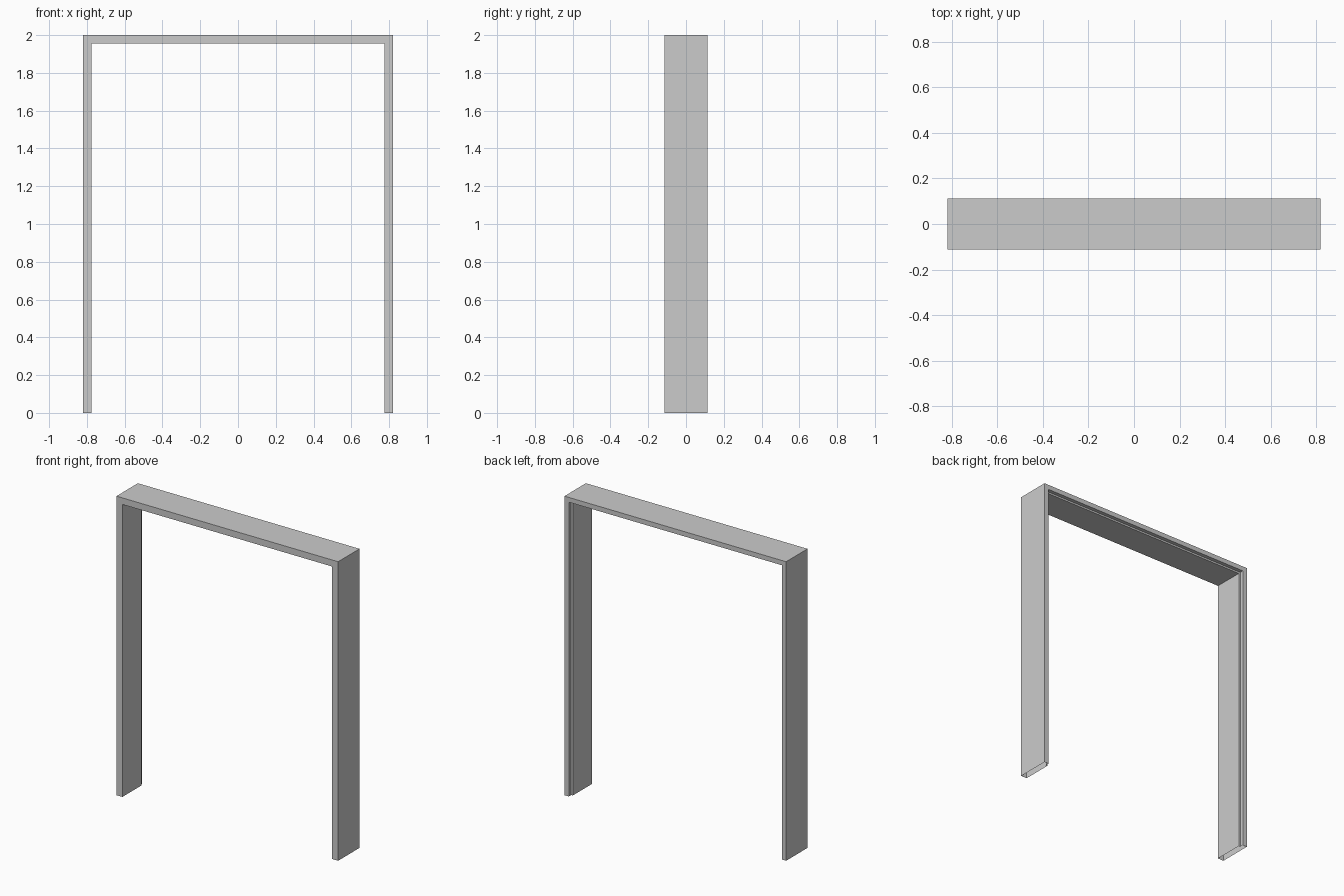
import bpy, bmesh

if "Cube" in bpy.data.objects:
    bpy.data.objects.remove(bpy.data.objects["Cube"])

HALF_W, HEIGHT, HALF_D = 0.82, 2.0, 0.113
FACE, REBATE, STOP = 0.044, 0.032, 0.088

# Hollow jamb section: (inset from the outer edge, depth), with a door rebate at the back
profile = [(0, -HALF_D), (FACE, -HALF_D), (FACE, STOP),
           (REBATE, STOP), (REBATE, HALF_D), (0, HALF_D)]

# Stations along the frame: foot, mitre, mitre, foot
stations = [
    lambda i: (-HALF_W + i, 0),
    lambda i: (-HALF_W + i, HEIGHT - i),
    lambda i: (HALF_W - i, HEIGHT - i),
    lambda i: (HALF_W - i, 0),
]

# Sweep the section around the opening, leaving the feet open
bm = bmesh.new()
rings = []
for at in stations:
    ring = []
    for inset, y in profile:
        x, z = at(inset)
        ring.append(bm.verts.new((x, y, z)))
    rings.append(ring)
n = len(profile)
for a, b in zip(rings, rings[1:]):
    for k in range(n):
        m = (k + 1) % n
        bm.faces.new((a[k], a[m], b[m], b[k]))
bmesh.ops.recalc_face_normals(bm, faces=bm.faces[:])

mesh = bpy.data.meshes.new("door_frame")
bm.to_mesh(mesh)
bm.free()
bpy.context.collection.objects.link(bpy.data.objects.new("door_frame", mesh))
